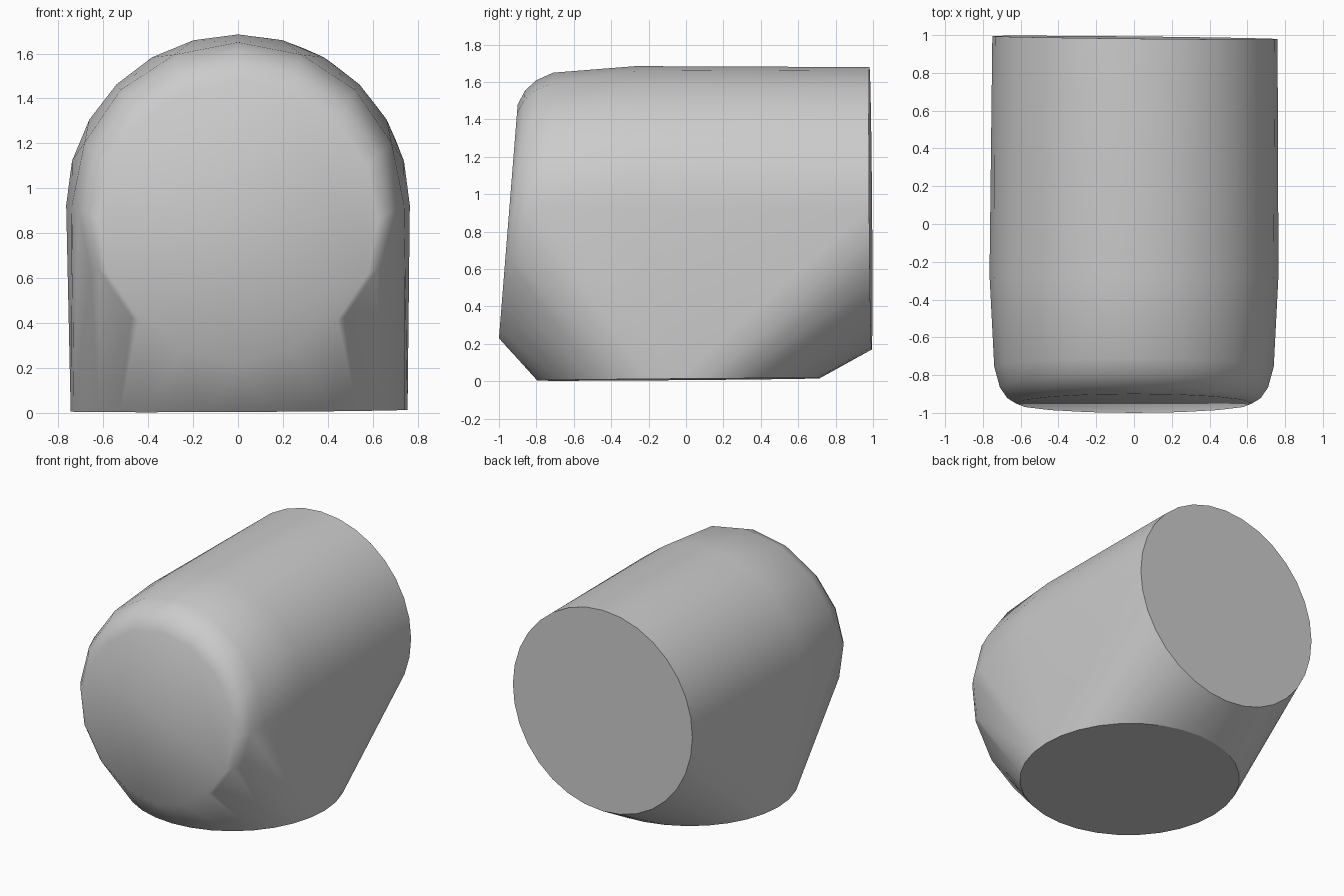
import bpy, bmesh
from math import cos, sin, tau, radians
from mathutils import Vector

cube = bpy.data.objects.get("Cube")
if cube:
    bpy.data.objects.remove(cube, do_unlink=True)

bm = bmesh.new()


def ring(center, across, up, sides):
    """Add the points of a flat ellipse spanned by two half-axes."""
    c, a, b = Vector(center), Vector(across), Vector(up)
    for i in range(sides):
        t = tau * i / sides
        bm.verts.new(c + a * cos(t) + b * sin(t))


def front_ring(top, bottom, half_width):
    """Upright ellipse given by its top and bottom (y, z) points."""
    t, b = Vector((0, *top)), Vector((0, *bottom))
    ring((t + b) / 2, (half_width, 0, 0), (t - b) / 2, 16)


# Round base and back opening, each slightly out of true
ring((0.005, -0.04, 0.01), (0.75, 0, 0.004), (0, 0.755, 0.006), 32)
ring((0.005, 0.987, 0.925), (0.755, -0.008, 0), (0, -0.006, 0.755), 32)

# Leaning front disc and its rounded shoulder
front_ring((-0.90, 1.48), (-1.0, 0.23), 0.625)
front_ring((-0.86, 1.555), (-0.985, 0.23), 0.67)
front_ring((-0.80, 1.61), (-0.93, 0.20), 0.71)
front_ring((-0.71, 1.65), (-0.80, 0.20), 0.74)
ring((0, -0.27, 0.925), (0.765, 0, 0), (0, 0, 0.76), 24)

# Wrap the rings in one convex skin
hull = bmesh.ops.convex_hull(bm, input=bm.verts[:])
spare = {g for g in hull["geom_interior"] + hull["geom_unused"]
         if isinstance(g, bmesh.types.BMVert)}
bmesh.ops.delete(bm, geom=list(spare), context='VERTS')
bmesh.ops.dissolve_limit(bm, angle_limit=radians(0.4),
                         verts=bm.verts[:], edges=bm.edges[:])
bmesh.ops.recalc_face_normals(bm, faces=bm.faces[:])

# Smooth skin, crisp rims around the base and back caps
for face in bm.faces:
    face.smooth = True
for face in bm.faces:
    if face.normal.z < -0.99 or face.normal.y > 0.99:
        face.smooth = False
        for edge in face.edges:
            edge.smooth = False

mesh = bpy.data.meshes.new("rounded_body")
bm.to_mesh(mesh)
bm.free()
body = bpy.data.objects.new("rounded_body", mesh)
bpy.context.collection.objects.link(body)

# Plain grey
grey = bpy.data.materials.new("light_grey")
grey.use_nodes = True
color = (0.6, 0.6, 0.6, 1)
grey.diffuse_color = color
grey.node_tree.nodes["Principled BSDF"].inputs["Base Color"].default_value = color
mesh.materials.append(grey)
